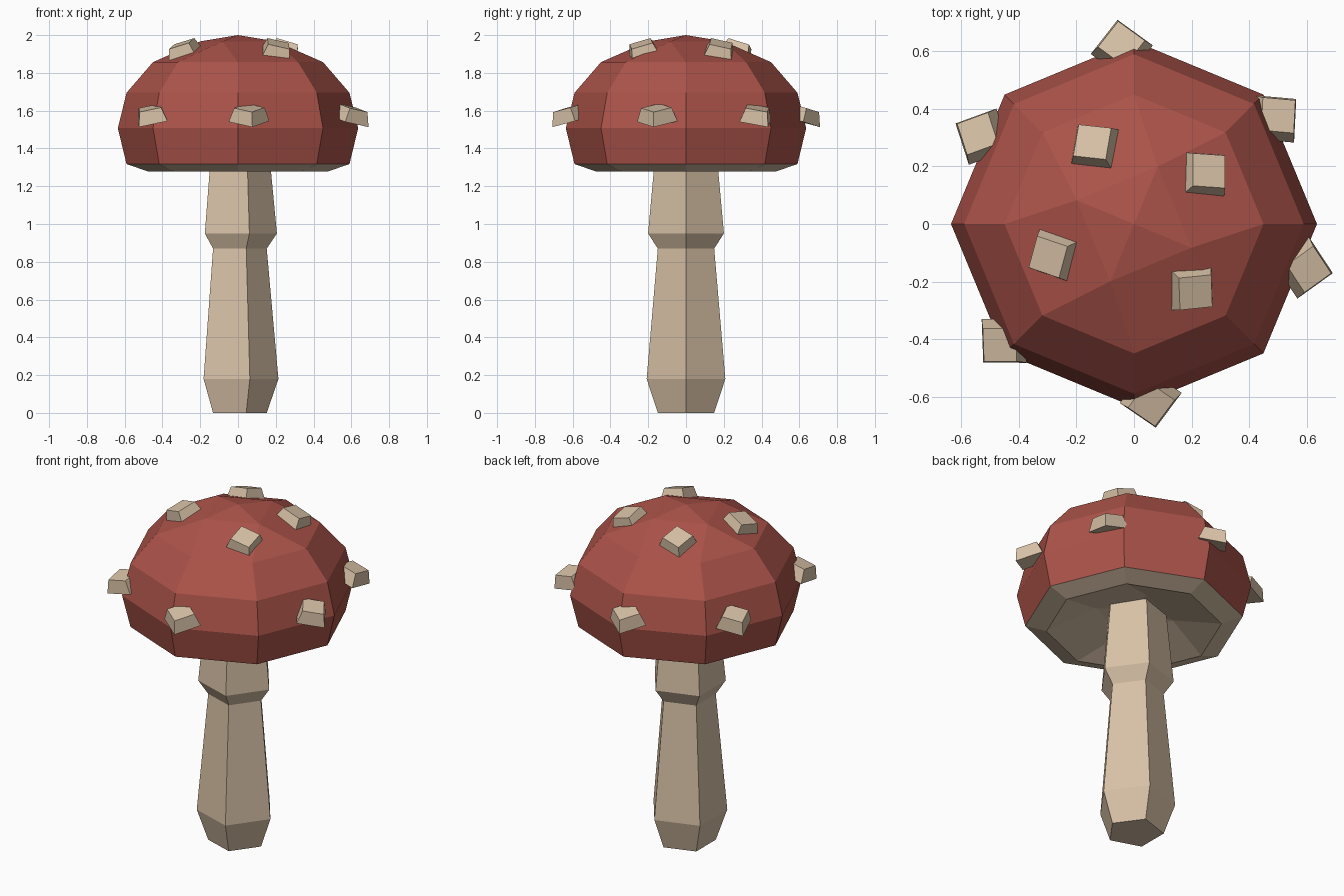
import bpy, bmesh
from math import cos, sin, pi, radians
from mathutils import Matrix, Vector

cube = bpy.data.objects.get("Cube")
if cube:
    bpy.data.objects.remove(cube, do_unlink=True)


def material(name, rgb):
    m = bpy.data.materials.new(name)
    m.use_nodes = True
    m.diffuse_color = (*rgb, 1)
    m.node_tree.nodes["Principled BSDF"].inputs["Base Color"].default_value = (*rgb, 1)
    return m


RED = material("cap red", (0.41, 0.087, 0.067))
CREAM = material("stem cream", (0.68, 0.53, 0.38))


def ring(bm, count, radius, z, turn=0.0, x=0.0):
    angles = [turn + 2 * pi * i / count for i in range(count)]
    return [bm.verts.new((x + radius * cos(a), radius * sin(a), z)) for a in angles]


def bridge(bm, low, high):
    n = len(low)
    return [bm.faces.new((low[i], low[(i + 1) % n], high[(i + 1) % n], high[i]))
            for i in range(n)]


def crown(bm, outer, radius, z, tip_z):
    """Close an eight-sided ring with a four-sided ring and a tip."""
    inner = ring(bm, 4, radius, z, pi / 8)
    tip = bm.verts.new((0, 0, tip_z))
    # inner corners sit halfway between pairs of outer corners
    faces = []
    for i in range(4):
        a, b = outer[2 * i], outer[2 * i + 1]
        c = outer[(2 * i + 2) % 8]
        nxt = inner[(i + 1) % 4]
        faces.append(bm.faces.new((a, b, inner[i])))
        faces.append(bm.faces.new((b, c, nxt, inner[i])))
        faces.append(bm.faces.new((inner[i], nxt, tip)))
    return faces


def finish(bm, name, mats):
    bmesh.ops.recalc_face_normals(bm, faces=bm.faces)
    mesh = bpy.data.meshes.new(name)
    bm.to_mesh(mesh)
    bm.free()
    for m in mats:
        mesh.materials.append(m)
    obj = bpy.data.objects.new(name, mesh)
    bpy.context.collection.objects.link(obj)
    return obj


# Cap: faceted dome with a hollow cream underside
bm = bmesh.new()
profile = [(0.475, 1.278), (0.59, 1.317), (0.636, 1.507), (0.59, 1.695), (0.45, 1.857)]
rings = [ring(bm, 8, r, z) for r, z in profile]
gills = bridge(bm, rings[0], rings[1])
for low, high in zip(rings[1:], rings[2:]):
    bridge(bm, low, high)


def turned(verts):
    # start one corner earlier so the small square lies a quarter step clockwise
    return verts[-1:] + verts[:-1]


def crown_turned(outer, radius, z, tip_z):
    start = set(bm.verts)
    faces = crown(bm, turned(outer), radius, z, tip_z)
    new = [v for v in bm.verts if v not in start]
    bmesh.ops.rotate(bm, verts=new, cent=(0, 0, 0), matrix=Matrix.Rotation(-pi / 4, 3, 'Z'))
    return faces


crown_turned(rings[-1], 0.216, 1.967, 2.0)
gills += crown_turned(rings[0], 0.22, 1.36, 1.39)
for f in gills:
    f.material_index = 1
finish(bm, "cap", [RED, CREAM])

# Stem: five-sided column with a flared collar
bm = bmesh.new()
profile = [(0.157, 0), (0.219, 0.18), (0.157, 0.87), (0.211, 0.95), (0.169, 1.39)]
rings = [ring(bm, 5, r, z, x=-0.005) for r, z in profile]
for low, high in zip(rings, rings[1:]):
    bridge(bm, low, high)
bm.faces.new(rings[0])
bm.faces.new(rings[-1])
finish(bm, "stem", [CREAM])


# Spots: tapered blocks set into the cap
def spot(name, angle, radius, z, lean, spin):
    bm = bmesh.new()
    bmesh.ops.create_cone(bm, cap_ends=True, segments=4, radius1=0.109,
                          radius2=0.082, depth=0.075)
    turn = (Matrix.Rotation(radians(angle), 4, 'Z') @ Matrix.Rotation(radians(lean), 4, 'Y')
            @ Matrix.Rotation(radians(spin), 4, 'Z'))
    a = radians(angle)
    top = Vector((radius * cos(a), radius * sin(a), z))
    # the given point is the middle of the outer face
    place = Matrix.Translation(top) @ turn @ Matrix.Translation((0, 0, -0.0375))
    bmesh.ops.transform(bm, matrix=place, verts=bm.verts)
    finish(bm, name, [CREAM])


for i, (angle, twist) in enumerate([(35.4, -2), (117, -8), (201, -17), (312, 4)]):
    spot(f"upper_spot_{i + 1}", angle, 0.32, 1.955, 21, 45 + twist - angle)
for i, angle in enumerate([37, 94, 150, 222, 275.5, 345.5]):
    spot(f"lower_spot_{i + 1}", angle, 0.628, 1.615, 16, 4)
